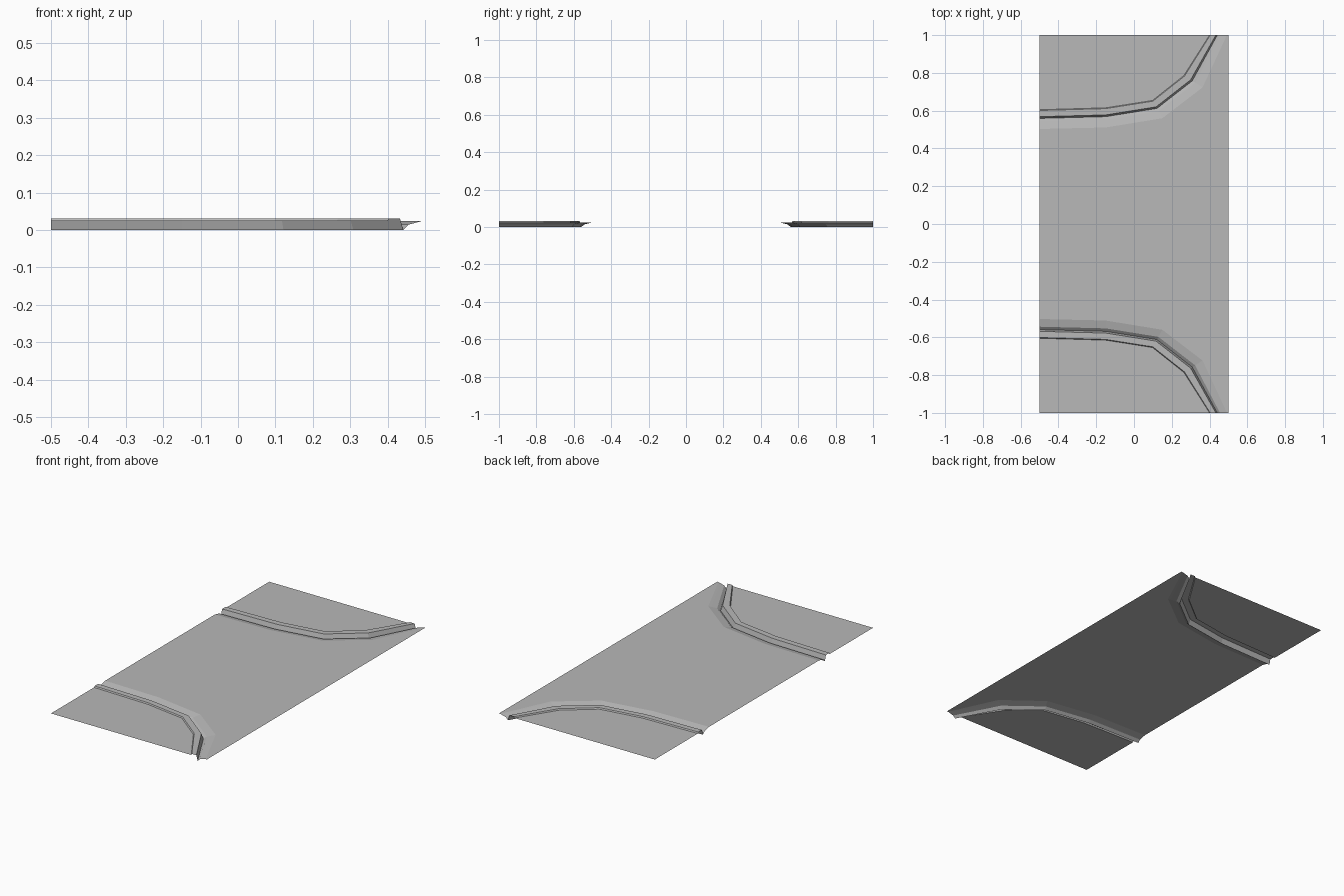
import bpy
import bmesh
from mathutils import Vector

if "Cube" in bpy.data.objects:
    bpy.data.objects.remove(bpy.data.objects["Cube"], do_unlink=True)

# One concrete grey for the whole tile
grey = bpy.data.materials.new("concrete_grey")
grey.use_nodes = True
colour = (0.48, 0.48, 0.48, 1)
grey.diffuse_color = colour
grey.node_tree.nodes["Principled BSDF"].inputs["Base Color"].default_value = colour

FLAT = 0.024  # height of road and pavement

# Plan of the bend: road edge and rear edge of the kerb
ROAD_EDGE = [(-0.5, 0.503), (-0.15, 0.511), (0.15, 0.56), (0.363, 0.723), (0.492, 1)]
KERB_BACK = [(-0.5, 0.605), (-0.15, 0.615), (0.098, 0.654), (0.264, 0.786), (0.4, 1)]

# Cross-sections: share of the way from road edge to kerb back, and height
GUTTER = [(0, FLAT), (0.12, 0.021), (0.4, 0.014), (0.55, 0)]
KERB = [(0.55, 0), (0.64, 0.031), (0.96, 0.031), (1, FLAT)]


def bend_row(share, z, side):
    """Points along the bend at one place in the cross-section."""
    row = []
    for a, b in zip(ROAD_EDGE, KERB_BACK):
        p = Vector(a).lerp(Vector(b), share)
        row.append(Vector((p.x, p.y * side, z)))
    return row


def sheet(name, rows):
    """Open surface lofted through rows of points, facing up."""
    bm = bmesh.new()
    grid = [[bm.verts.new(p) for p in row] for row in rows]
    for r, s in zip(grid, grid[1:]):
        for i in range(len(r) - 1):
            bm.faces.new((r[i], r[i + 1], s[i + 1], s[i]))
    bmesh.ops.remove_doubles(bm, verts=bm.verts, dist=1e-5)
    for face in bm.faces:
        face.normal_update()
        if face.normal.z < 0:
            face.normal_flip()
    mesh = bpy.data.meshes.new(name)
    bm.to_mesh(mesh)
    bm.free()
    mesh.materials.append(grey)
    bpy.context.collection.objects.link(bpy.data.objects.new(name, mesh))


# Road between the two bends, reaching the straight side
sheet("road", [bend_row(0, FLAT, s) + [Vector((0.5, s, FLAT))] for s in (-1, 1)])

# Gutter, kerb and pavement at each end
for end, side in (("front", -1), ("back", 1)):
    sheet(end + "_gutter", [bend_row(t, z, side) for t, z in GUTTER])
    sheet(end + "_kerb", [bend_row(t, z, side) for t, z in KERB])
    inner = bend_row(1, FLAT, side)
    outer = [Vector((p.x, side, FLAT)) for p in inner]
    sheet(end + "_pavement", [inner, outer])
